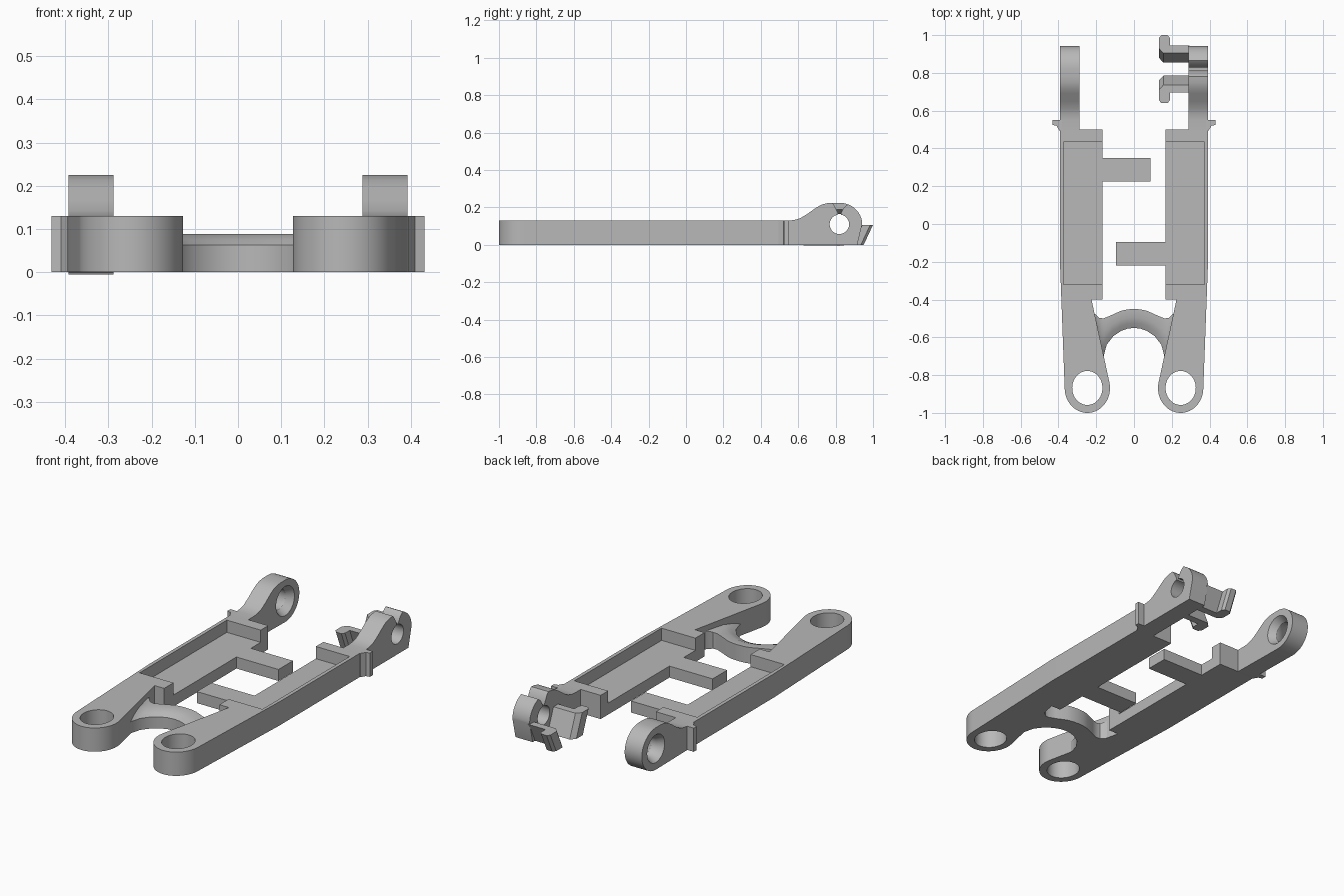
import bpy, bmesh
from math import sin, cos, radians

cube = bpy.data.objects.get("Cube")
if cube:
    bpy.data.objects.remove(cube, do_unlink=True)

GREY = (0.48, 0.48, 0.48, 1)
grey = bpy.data.materials.new("plain_grey")
grey.use_nodes = True
grey.diffuse_color = GREY
grey.node_tree.nodes["Principled BSDF"].inputs["Base Color"].default_value = GREY

HEIGHT, FLOOR = 0.13, 0.063
PIVOT = (0.82, 0.11)


def loft(name, rings):
    """Skin equal-length rings of 3D points and cap both ends."""
    bm = bmesh.new()
    loops = [[bm.verts.new(p) for p in ring] for ring in rings]
    n = len(loops[0])
    for a, b in zip(loops, loops[1:]):
        for i in range(n):
            j = (i + 1) % n
            bm.faces.new((a[i], a[j], b[j], b[i]))
    bm.faces.new(loops[0])
    bm.faces.new(loops[-1])
    bmesh.ops.recalc_face_normals(bm, faces=bm.faces)
    mesh = bpy.data.meshes.new(name)
    bm.to_mesh(mesh)
    bm.free()
    mesh.materials.append(grey)
    obj = bpy.data.objects.new(name, mesh)
    bpy.context.collection.objects.link(obj)
    return obj


def plan(name, pts, lo, hi, side=1):
    """Extrude an x,y outline upwards."""
    return loft(name, [[(side * x, y, z) for x, y in pts] for z in (lo, hi)])


def profile(name, pts, lo, hi, side=1):
    """Extrude a y,z outline sideways."""
    return loft(name, [[(side * x, y, z) for y, z in pts] for x in (lo, hi)])


def arc(cx, cy, rx, ry, start, end, steps):
    angles = [radians(start + (end - start) * i / steps) for i in range(steps + 1)]
    return [(cx + rx * cos(a), cy + ry * sin(a)) for a in angles]


def circle(cx, cy, rx, ry):
    return arc(cx, cy, rx, ry, 0, 360, 48)[:-1]


def box(x0, x1, y0, y1):
    return [(x0, y0), (x1, y0), (x1, y1), (x0, y1)]


def cut(obj, cutter):
    mod = obj.modifiers.new("cut", 'BOOLEAN')
    mod.operation, mod.solver, mod.object = 'DIFFERENCE', 'EXACT', cutter
    bpy.context.view_layer.objects.active = obj
    bpy.ops.object.modifier_apply(modifier=mod.name)
    bpy.data.objects.remove(cutter, do_unlink=True)


parts = []
arm_outline = [(0.225, -0.4), (0.167, -0.4), (0.167, 0.5), (0.392, 0.5), (0.392, -0.2)]
arm_outline += arc(0.247, -0.868, 0.12, 0.132, 0, -190, 32)
rise = [(0.49, 0), (0.49, 0.13), (0.55, 0.13), (0.58, 0.133), (0.61, 0.142), (0.65, 0.166),
        (0.69, 0.195), (0.72, 0.213), (0.75, 0.222), (0.78, 0.225)]
round_end = arc(*PIVOT, 0.122, 0.115, 90, -90, 24)
claw_end = [(0.79, 0.215), (0.813, 0.17), (0.813, 0.13), (0.828, 0.13), (0.828, 0.17),
            (0.845, 0.2)] + arc(*PIVOT, 0.122, 0.115, 68, 0, 12) + [(0.915, 0)]

for side, word in ((1, "left"), (-1, "right")):
    # Arm with an eye at the front and a pocket open to the inside
    arm = plan(word + "_arm", arm_outline, 0, HEIGHT, side)
    cut(arm, plan("eye_cutter", circle(0.247, -0.868, 0.08, 0.09), -0.1, 0.3, side))
    cut(arm, plan("pocket_cutter", box(0.1, 0.372, -0.32, 0.435), FLOOR, 0.3, side))

    # Small wedge on the outer wall
    nub = plan(word + "_nub", [(0.38, 0.49), (0.395, 0.495), (0.41, 0.52), (0.432, 0.525),
                               (0.432, 0.55), (0.38, 0.55)], 0, HEIGHT, side)

    # Rear pivot lug
    lug = profile(word + "_pivot_lug", rise + (claw_end if side > 0 else round_end),
                  0.288, 0.392, side)
    # Plain bore on the split lug, waisted bore on the closed one
    widths = (0.052, 0.052, 0.052, 0.052) if side > 0 else (0.085, 0.055, 0.055, 0.08)
    bore = loft("bore_cutter", [[(side * x, y, z) for y, z in circle(*PIVOT, r, r)]
                                for x, r in zip((0.28, 0.325, 0.355, 0.4), widths)])
    cut(lug, bore)
    parts += [arm, nub, lug]

# Cross tabs, level with the pocket floors
parts.append(plan("left_tab", box(-0.095, 0.18, -0.22, -0.095), 0, FLOOR))
parts.append(plan("right_tab", box(-0.18, 0.088, 0.225, 0.35), 0, FLOOR))

# Hooked clips either side of the split lug, leaning away from each other
hook = [(0.295, 0.905), (0.295, 0.945), (0.19, 0.945), (0.19, 0.985), (0.178, 1.0),
        (0.145, 1.0), (0.132, 0.985), (0.132, 0.93), (0.155, 0.905)]
for name, sign, top in (("rear_hook", 1, 0.107), ("front_hook", -1, 0.125)):
    rings = [[(x, PIVOT[0] + sign * (y - lean - PIVOT[0]), z) for x, y in hook]
             for z, lean in ((0, 0.05), (top, 0))]
    parts.append(loft(name, rings))

# Arched bridge: front edge, back edge and crest height from the middle outwards
half = [((0, -0.55), (0, -0.45), 0.088), ((0.035, -0.554), (0.035, -0.452), 0.088),
        ((0.07, -0.567), (0.07, -0.46), 0.088), ((0.11, -0.594), (0.125, -0.485), 0.088),
        ((0.145, -0.64), (0.162, -0.5), 0.088), ((0.158, -0.69), (0.185, -0.497), 0.09),
        ((0.165, -0.74), (0.208, -0.475), 0.1), ((0.18, -0.76), (0.23, -0.42), 0.125)]
stations = [(-1, s) for s in reversed(half[1:])] + [(1, s) for s in half]
bridge = []
for side, (front, back, crest) in stations:
    section = [(0, 0), (0, FLOOR), (0.25, crest - 0.012), (0.55, crest), (1, crest), (1, 0)]
    bridge.append([(side * (front[0] + (back[0] - front[0]) * t),
                    front[1] + (back[1] - front[1]) * t, z) for t, z in section])
parts.append(loft("bridge", bridge))

# Smooth the curved walls and keep the edges crisp
bpy.ops.object.select_all(action='DESELECT')
for obj in parts:
    obj.select_set(True)
bpy.context.view_layer.objects.active = parts[0]
bpy.ops.object.shade_smooth_by_angle(angle=radians(30))
